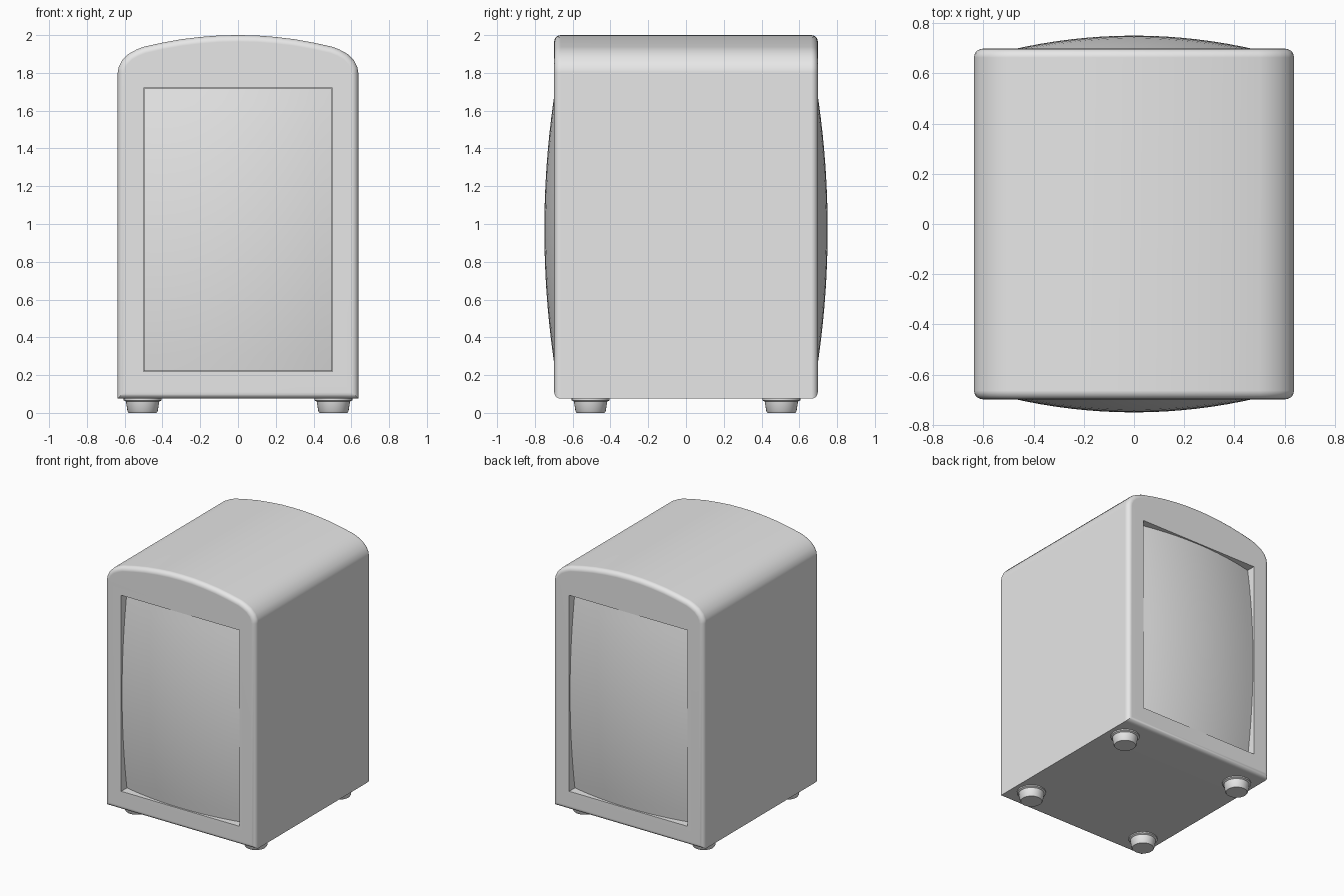
import bpy, bmesh, math
from mathutils import Matrix

if "Cube" in bpy.data.objects:
    bpy.data.objects.remove(bpy.data.objects["Cube"])

HALF_DEPTH = 0.698
PANEL_W, PANEL_Z0, PANEL_Z1 = 0.5, 0.22, 1.72
POCKET_Y = 0.6

grey = bpy.data.materials.new("satin grey")
grey.use_nodes = True
grey.diffuse_color = (0.8, 0.8, 0.8, 1)
grey.node_tree.nodes["Principled BSDF"].inputs["Base Color"].default_value = (0.8, 0.8, 0.8, 1)


def make(name, bm, angle=35):
    bmesh.ops.recalc_face_normals(bm, faces=bm.faces)
    mesh = bpy.data.meshes.new(name)
    bm.to_mesh(mesh)
    bm.free()
    mesh.materials.append(grey)
    obj = bpy.data.objects.new(name, mesh)
    bpy.context.collection.objects.link(obj)
    smooth(obj, angle)
    return obj


def smooth(obj, angle):
    bpy.ops.object.select_all(action="DESELECT")
    obj.select_set(True)
    bpy.context.view_layer.objects.active = obj
    bpy.ops.object.shade_smooth_by_angle(angle=math.radians(angle))


# Casing: arched profile extruded front to back with rounded rims
half = [(0.637, 0.075), (0.637, 1.8), (0.632, 1.83), (0.615, 1.865), (0.58, 1.9),
        (0.54, 1.922), (0.5, 1.938), (0.4, 1.96), (0.3, 1.978), (0.2, 1.99), (0.1, 1.998)]
outline = half + [(0, 2.0)] + [(-x, z) for x, z in reversed(half)]
bm = bmesh.new()
front = bm.faces.new([bm.verts.new((x, -HALF_DEPTH, z)) for x, z in outline])
ext = bmesh.ops.extrude_face_region(bm, geom=[front], use_keep_orig=True)
moved = [g for g in ext["geom"] if isinstance(g, bmesh.types.BMVert)]
bmesh.ops.translate(bm, verts=moved, vec=(0, 2 * HALF_DEPTH, 0))
rims = [e for e in bm.edges if abs(e.verts[0].co.y - e.verts[1].co.y) < 0.01]
bmesh.ops.bevel(bm, geom=rims, offset=0.035, segments=5, profile=0.5, affect="EDGES")
casing = make("casing", bm)

# Window pockets in the front and back of the casing
for side in (-1, 1):
    bm = bmesh.new()
    mat = Matrix.Translation((0, side * (POCKET_Y + 0.2), (PANEL_Z0 + PANEL_Z1) / 2))
    mat = mat @ Matrix.Diagonal((2 * PANEL_W, 0.4, PANEL_Z1 - PANEL_Z0, 1))
    bmesh.ops.create_cube(bm, size=1, matrix=mat)
    cutter = make("window_cutter", bm)
    cutter.hide_render = True
    mod = casing.modifiers.new("window", "BOOLEAN")
    mod.operation, mod.solver, mod.object = "DIFFERENCE", "EXACT", cutter
    bpy.context.view_layer.objects.active = casing
    bpy.ops.object.modifier_apply(modifier=mod.name)
    bpy.data.objects.remove(cutter)
smooth(casing, 35)
casing.modifiers.new("even shading", "WEIGHTED_NORMAL").keep_sharp = True

# Bulging panels that fill the windows, with a skirt back to the pocket floor
for name, side in (("front_panel", -1), ("back_panel", 1)):
    bm = bmesh.new()
    bmesh.ops.create_grid(bm, x_segments=16, y_segments=18, size=1)
    rim = [e for e in bm.edges if e.is_boundary]
    skirt = bmesh.ops.extrude_edge_only(bm, edges=rim)["geom"]
    skirt = {g for g in skirt if isinstance(g, bmesh.types.BMVert)}
    for v in bm.verts:
        u, t = v.co.x, v.co.y
        y = POCKET_Y if v in skirt else 0.75 - 0.058 * (u * u + t * t)
        v.co = (u * (PANEL_W - 0.003), side * y,
                (PANEL_Z0 + PANEL_Z1) / 2 + t * ((PANEL_Z1 - PANEL_Z0) / 2 - 0.003))
    make(name, bm)

# Feet: flanged, tapered pads lathed around a vertical axis
foot_profile = [(0.1, 0.08), (0.1, 0.066), (0.088, 0.06), (0.08, 0.008), (0.074, 0.0)]
for fx, sx in (("right", -1), ("left", 1)):
    for fy, sy in (("front", -1), ("back", 1)):
        bm = bmesh.new()
        rings = []
        for r, z in foot_profile:
            rings.append([bm.verts.new((sx * 0.505 + r * math.cos(a), sy * 0.505 + r * math.sin(a), z))
                          for a in (math.tau * i / 32 for i in range(32))])
        for upper, lower in zip(rings, rings[1:]):
            for i in range(32):
                j = (i + 1) % 32
                bm.faces.new((upper[i], upper[j], lower[j], lower[i]))
        bm.faces.new(rings[0])
        bm.faces.new(rings[-1])
        make(f"{fy}_{fx}_foot", bm)
